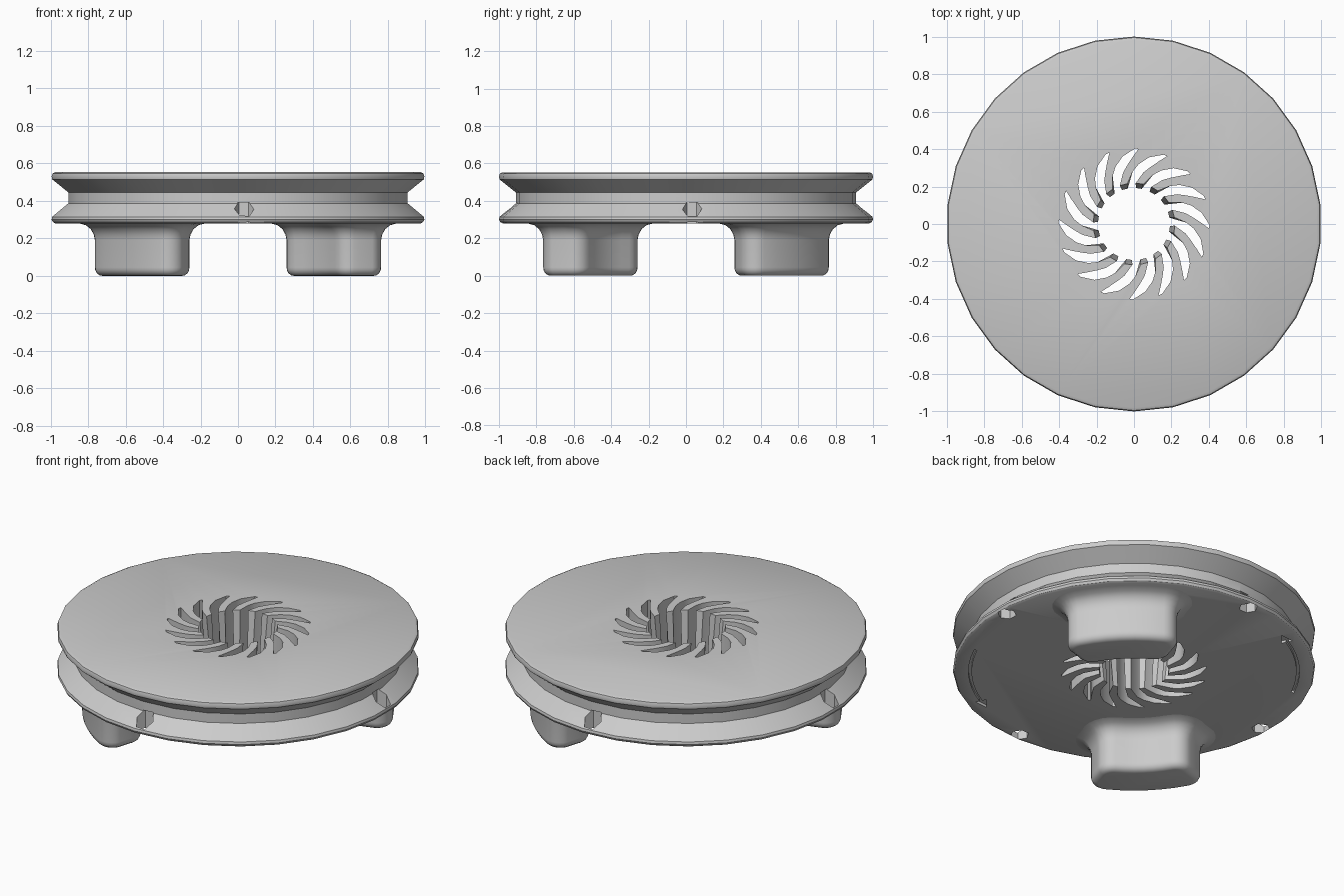
import bpy, bmesh
from math import sin, cos, pi, radians

if "Cube" in bpy.data.objects:
    bpy.data.objects.remove(bpy.data.objects["Cube"])


def polar(r, a):
    return (r * cos(a), r * sin(a))


def loft(name, rings):
    """Closed solid from stacked rings; each ring is (z, [(x, y), ...])."""
    bm = bmesh.new()
    loops = [[bm.verts.new((x, y, z)) for x, y in pts] for z, pts in rings]
    n = len(loops[0])
    for lo, hi in zip(loops, loops[1:]):
        for i in range(n):
            j = (i + 1) % n
            bm.faces.new((lo[i], lo[j], hi[j], hi[i]))
    bm.faces.new(loops[0][::-1])
    bm.faces.new(loops[-1])
    bmesh.ops.recalc_face_normals(bm, faces=bm.faces)
    me = bpy.data.meshes.new(name)
    bm.to_mesh(me)
    bm.free()
    ob = bpy.data.objects.new(name, me)
    bpy.context.collection.objects.link(ob)
    return ob


def activate(ob):
    bpy.ops.object.select_all(action='DESELECT')
    ob.select_set(True)
    bpy.context.view_layer.objects.active = ob


def cut(target, cutter):
    cutter.hide_render = True
    mod = target.modifiers.new("cut", 'BOOLEAN')
    mod.operation, mod.solver, mod.object = 'DIFFERENCE', 'EXACT', cutter
    activate(target)
    bpy.ops.object.modifier_apply(modifier=mod.name)
    bpy.data.objects.remove(cutter, do_unlink=True)


# Grooved wheel: 30-sided turned profile (radius, z)
PROFILE = [(0.98, 0.28), (0.993, 0.287), (1.0, 0.30), (0.997, 0.315),
           (0.91, 0.387), (0.91, 0.445), (0.997, 0.515), (1.0, 0.53),
           (0.995, 0.546), (0.98, 0.553)]
wheel = loft("grooved_wheel", [
    (z, [polar(r, pi / 2 + 2 * pi * i / 30) for i in range(30)]) for r, z in PROFILE])

# Swirled centre vent: 16 curved slots opening into a round hole
SLOT = [(0.28, 21, 0.029), (0.32, 15, 0.034), (0.365, 8, 0.030), (0.402, 1, 0.010)]


def vent_outline(tip_r):
    pts = []
    path = [(tip_r, 29, 0.022)] + SLOT
    for k in range(16):
        base = radians(87 + 22.5 * k)
        pts += [polar(r, base + radians(d) - w / r) for r, d, w in path]
        pts += [polar(r, base + radians(d) + w / r) for r, d, w in reversed(path)]
    return pts


cut(wheel, loft("vent_cutter", [(0.2, vent_outline(0.192)), (0.28, vent_outline(0.192)),
                                (0.553, vent_outline(0.218)), (0.65, vent_outline(0.218))]))

# Four hexagonal holes through the lower flange
for k in range(4):
    a = radians(2 + 90 * k)
    cx, cy = polar(0.942, a)
    hexagon = []
    for i in range(6):
        dx, dy = polar(0.052, a + pi / 2 + i * pi / 3)
        hexagon.append((cx + dx, cy + dy))
    cut(wheel, loft("hole_cutter", [(0.2, hexagon), (0.392, hexagon)]))

# Two shallow curved arrows on the underside
for centre in (135, 315):
    arc = [radians(centre + 20 - 36 * i / 8) for i in range(9)]
    tip = radians(centre - 21)
    outline = [polar(0.897, a) for a in arc] + [polar(0.872, arc[-1]), polar(0.905, tip),
               polar(0.938, arc[-1])] + [polar(0.913, a) for a in reversed(arc)]
    cut(wheel, loft("arrow_cutter", [(0.2, outline), (0.295, outline)]))


# Feet: curved rounded blocks on one diagonal, flaring into the underside
def foot_outline(offset, heading):
    r_out, r_in, rad = 0.77, 0.69, 0.09 + offset
    a_out, a_in = radians(16), radians(14.6)
    pts = []

    def corner(r, a, start, end):
        cx, cy = polar(r, heading + a)
        for i in range(7):
            dx, dy = polar(rad, heading + start + (end - start) * i / 6)
            pts.append((cx + dx, cy + dy))

    q = pi / 2
    for i in range(1, 6):
        pts.append(polar(r_out + rad, heading - a_out + 2 * a_out * i / 6))
    corner(r_out, a_out, a_out, q + a_out)
    corner(r_in, a_in, q + a_in, pi + a_in)
    for i in range(1, 6):
        pts.append(polar(r_in - rad, heading + a_in - 2 * a_in * i / 6))
    corner(r_in, -a_in, pi - a_in, 3 * q - a_in)
    corner(r_out, -a_out, 3 * q - a_out, 4 * q - a_out)
    return pts


FOOT = [(-0.04, 0.0), (-0.025, 0.003), (-0.01, 0.014), (-0.002, 0.03), (0, 0.045),
        (0, 0.19), (0.006, 0.22), (0.022, 0.249), (0.048, 0.27), (0.085, 0.28), (0.085, 0.29)]
feet = [loft(name, [(z, foot_outline(d, radians(h))) for d, z in FOOT])
        for name, h in (("back_right_foot", 45), ("front_left_foot", 225))]

# Smooth shading with sharp edges kept
for ob in [wheel] + feet:
    activate(ob)
    bpy.ops.object.shade_smooth_by_angle(angle=radians(32))
